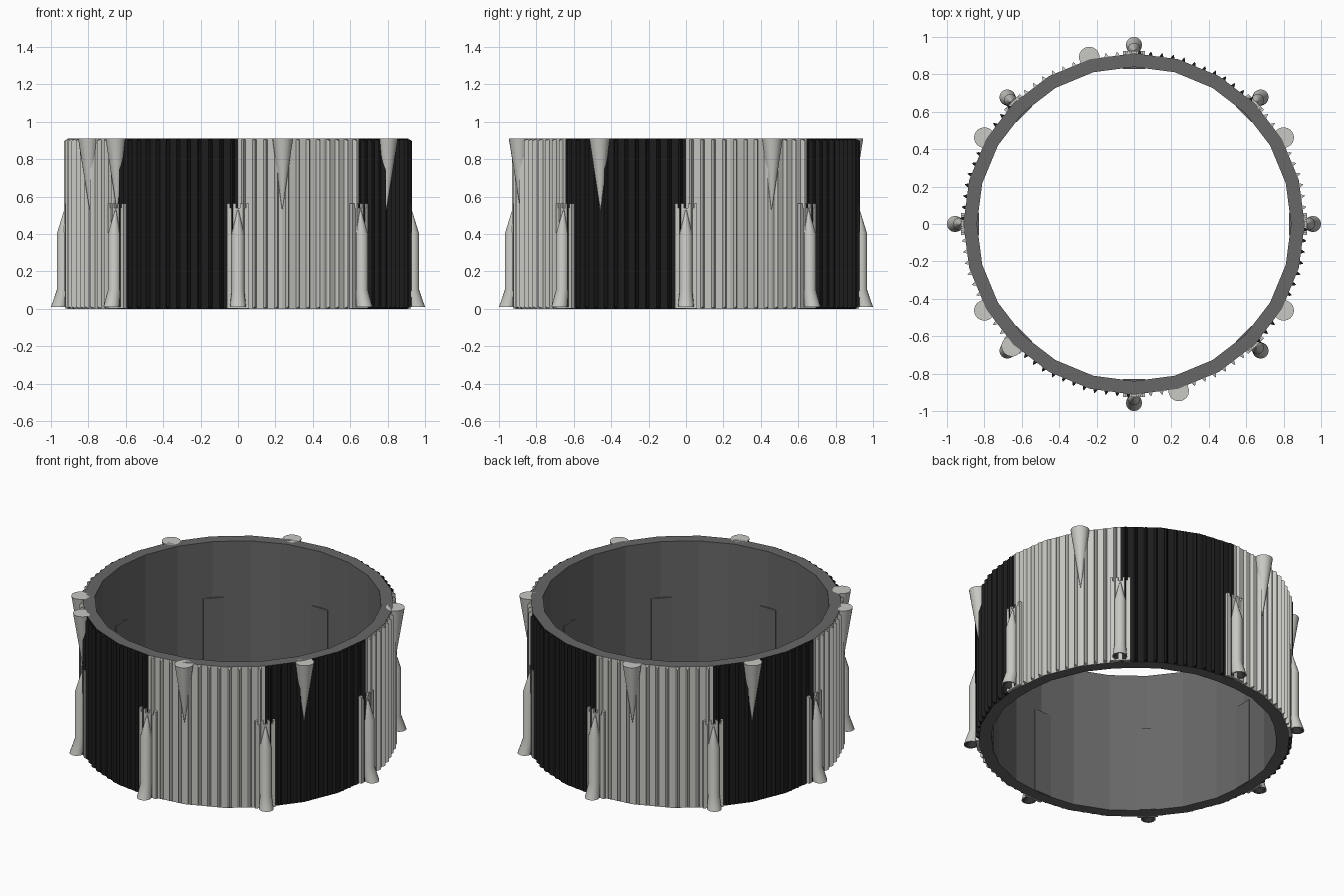
import bpy, bmesh, math
from mathutils import Vector, Matrix

if "Cube" in bpy.data.objects:
    bpy.data.objects.remove(bpy.data.objects["Cube"])

H = 0.91            # ring height
R_OUT, R_IN = 0.912, 0.84
SIDES, RIBS = 24, 96


def mat(name, c):
    m = bpy.data.materials.new(name)
    m.diffuse_color = (*c, 1)
    m.use_nodes = True
    m.node_tree.nodes["Principled BSDF"].inputs["Base Color"].default_value = m.diffuse_color
    return m


WHITE = mat("off_white", (0.58, 0.58, 0.55))
BLACK = mat("black", (0.012, 0.012, 0.012))
GREY = mat("dark_grey", (0.135, 0.135, 0.135))
SOOT = mat("nozzle_dark", (0.03, 0.03, 0.03))


def finish(name, bm, mats, smooth=False):
    me = bpy.data.meshes.new(name)
    bm.to_mesh(me)
    bm.free()
    for m in mats:
        me.materials.append(m)
    ob = bpy.data.objects.new(name, me)
    bpy.context.collection.objects.link(ob)
    if smooth:
        bpy.ops.object.select_all(action='DESELECT')
        ob.select_set(True)
        bpy.context.view_layer.objects.active = ob
        bpy.ops.object.shade_smooth_by_angle(angle=math.radians(35))
    return ob


def is_black(deg):
    # alternating 45 degree panels
    return int((deg % 360) // 45) % 2


def loft(bm, sections, n, idx, caps=(True, True)):
    """Round sections (z, x centre, radius, material) joined in order."""
    rings = []
    for z, cx, r in sections:
        rings.append([bm.verts.new((cx + r * math.cos(2 * math.pi * k / n),
                                    r * math.sin(2 * math.pi * k / n), z)) for k in range(n)])
    for i in range(len(rings) - 1):
        for k in range(n):
            a, b = rings[i], rings[i + 1]
            f = bm.faces.new((a[k], a[(k + 1) % n], b[(k + 1) % n], b[k]))
            f.material_index = idx[i]
    if caps[0]:
        bm.faces.new(rings[0][::-1]).material_index = idx[0]
    if caps[1]:
        bm.faces.new(rings[-1]).material_index = idx[-1]


# ring wall: painted outside, grey rims and inside
bm = bmesh.new()
cols = []
for i in range(SIDES):
    a = 2 * math.pi * i / SIDES
    cols.append([bm.verts.new((r * math.cos(a), r * math.sin(a), z))
                 for r, z in ((R_OUT, 0), (R_OUT, H), (R_IN, H), (R_IN, 0))])
for i in range(SIDES):
    a, b = cols[i], cols[(i + 1) % SIDES]
    for k in range(4):
        f = bm.faces.new((a[k], b[k], b[(k + 1) % 4], a[(k + 1) % 4]))
        f.material_index = is_black((i + 0.5) * 15) if k == 0 else 2
finish("ring_wall", bm, [WHITE, BLACK, GREY])

# vertical stringers: triangular ribs with sloped ends
bm = bmesh.new()
step = 2 * math.pi / SIDES
for i in range(RIBS):
    a = 2 * math.pi * (i + 0.5) / RIBS
    wall = R_OUT * math.cos(step / 2) / math.cos(a % step - step / 2)
    rot = Matrix.Rotation(a, 4, 'Z')
    lo, hi = [], []
    for dr, w, e in ((-0.004, -0.012, 0.003), (0.012, -0.006, 0.006), (0.022, 0, 0.013),
                     (0.012, 0.006, 0.006), (-0.004, 0.012, 0.003)):
        lo.append(bm.verts.new(rot @ Vector((wall + dr, w, e))))
        hi.append(bm.verts.new(rot @ Vector((wall + dr, w, H - e))))
    faces = [bm.faces.new((lo[k], lo[k + 1], hi[k + 1], hi[k])) for k in range(4)]
    faces += [bm.faces.new(lo[::-1]), bm.faces.new(hi)]
    for f in faces:
        f.material_index = is_black(math.degrees(a))
finish("stringers", bm, [WHITE, BLACK])


def box(bm, x0, x1, y0, y1, z0, z1):
    m = Matrix.Translation(((x0 + x1) / 2, (y0 + y1) / 2, (z0 + z1) / 2)) @ \
        Matrix.Diagonal((x1 - x0, y1 - y0, z1 - z0, 1))
    bmesh.ops.create_cube(bm, size=1, matrix=m)


for i in range(8):
    rot = Matrix.Rotation(math.radians(45 * i), 4, 'Z')

    # mounting plate outside, with small prongs along its top
    bm = bmesh.new()
    box(bm, 0.89, 0.924, -0.06, 0.06, 0.002, 0.54)
    for y in (-0.052, -0.02, 0.02, 0.052):
        box(bm, 0.90, 0.924, y - 0.008, y + 0.008, 0.53, 0.562)
    finish(f"mount_plate_{i}", bm, [WHITE]).matrix_world = rot

    # backing plate on the inside
    bm = bmesh.new()
    box(bm, 0.829, 0.86, -0.06, 0.06, 0.002, 0.55)
    finish(f"backing_plate_{i}", bm, [GREY]).matrix_world = rot

    # small motor with leaning nose and flared, hollow nozzle
    bm = bmesh.new()
    loft(bm, [(0.07, 0.942, 0.02), (0.01, 0.957, 0.035), (0.01, 0.957, 0.043),
              (0.10, 0.935, 0.034), (0.40, 0.935, 0.034), (0.53, 0.926, 0.003)],
         16, [1, 0, 0, 0, 0])
    bm.normal_update()
    bmesh.ops.recalc_face_normals(bm, faces=bm.faces)
    finish(f"small_motor_{i}", bm, [WHITE, SOOT], True).matrix_world = rot

# upper cone fairings
for i, deg in enumerate((30, 105, 150, 210, 225, 285, 330)):
    bm = bmesh.new()
    loft(bm, [(0.53, 0.915, 0.002), (H, 0.924, 0.055)], 20, [0])
    ob = finish(f"cone_fairing_{i}", bm, [WHITE], True)
    ob.matrix_world = Matrix.Rotation(math.radians(deg), 4, 'Z')
